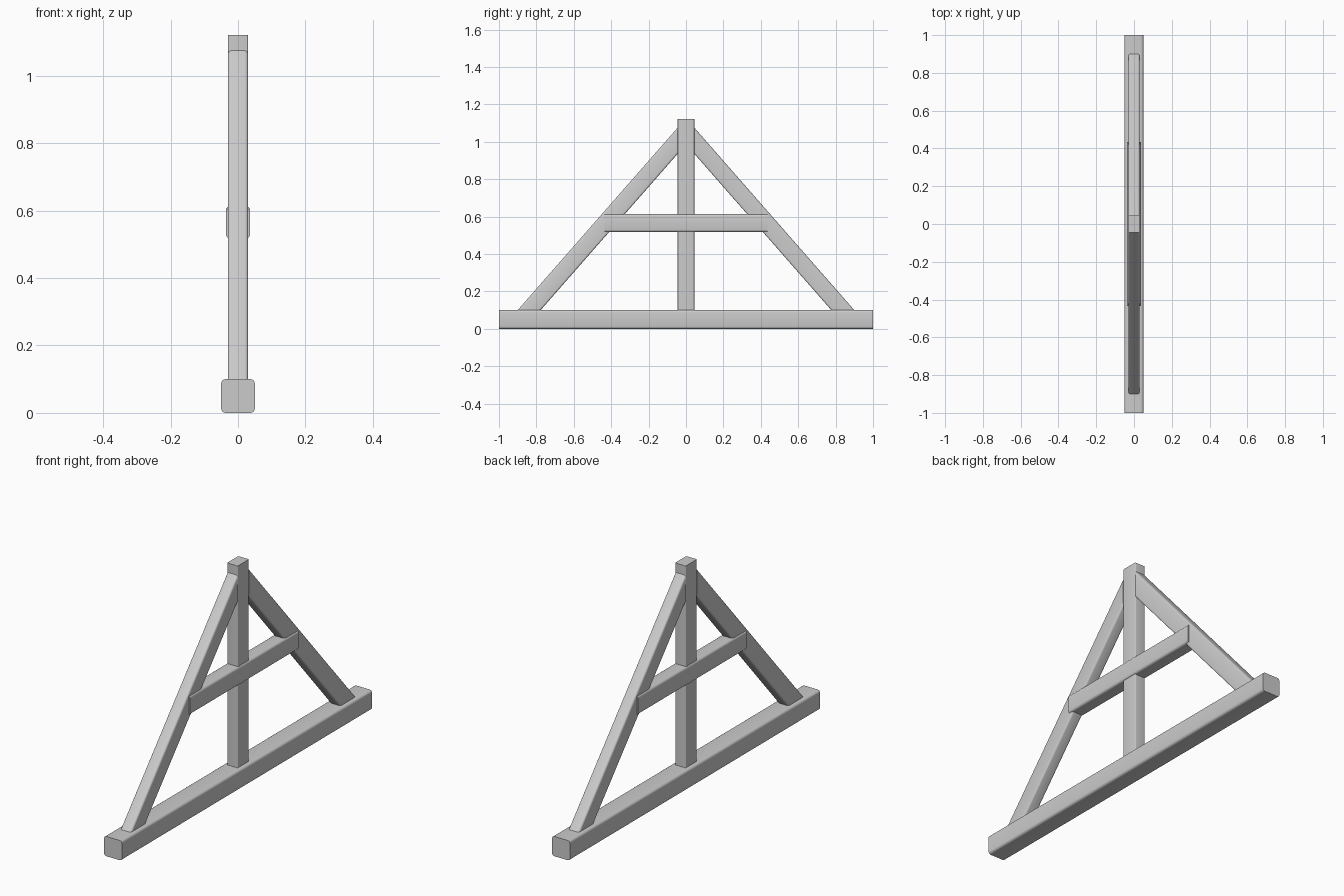
import bpy, bmesh

if "Cube" in bpy.data.objects:
    bpy.data.objects.remove(bpy.data.objects["Cube"])


def beam(name, outline, half_x, radius):
    """Timber from a side outline (y, z). Long sides are points 0-1 and 2-3;
    their four lengthwise edges are rounded, the end cuts stay sharp."""
    bm = bmesh.new()
    near, far = [[bm.verts.new((x, y, z)) for y, z in outline]
                 for x in (-half_x, half_x)]
    bm.faces.new(near)
    bm.faces.new(far)
    for i in range(4):
        j = (i + 1) % 4
        bm.faces.new((near[i], near[j], far[j], far[i]))
    long_edges = [bm.edges.get((ring[i], ring[i + 1]))
                  for ring in (near, far) for i in (0, 2)]
    bmesh.ops.bevel(bm, geom=long_edges, offset=radius, offset_type='OFFSET',
                    segments=4, profile=0.5, affect='EDGES')
    bmesh.ops.recalc_face_normals(bm, faces=bm.faces)
    mesh = bpy.data.meshes.new(name)
    bm.to_mesh(mesh)
    bm.free()
    obj = bpy.data.objects.new(name, mesh)
    bpy.context.collection.objects.link(obj)
    bpy.ops.object.select_all(action='DESELECT')
    obj.select_set(True)
    bpy.context.view_layer.objects.active = obj
    bpy.ops.object.shade_smooth_by_angle(angle=0.6)
    return obj


# Horizontal timbers
beam("tie_beam", [(-1, 0), (1, 0), (1, 0.1), (-1, 0.1)], 0.05, 0.013)
beam("collar_beam", [(-0.435, 0.518), (0.435, 0.518),
                     (0.435, 0.613), (-0.435, 0.613)], 0.036, 0.012)

# Central upright
beam("king_post", [(-0.045, 0.1), (-0.045, 1.122),
                   (0.045, 1.122), (0.045, 0.1)], 0.03, 0.004)

# Sloping rafters, mirrored left and right, cut flush to post and tie beam
for name, s in (("rafter_left", -1), ("rafter_right", 1)):
    beam(name, [(s * 0.9, 0.1), (s * 0.045, 1.075),
                (s * 0.045, 0.935), (s * 0.777, 0.1)], 0.03, 0.01)
